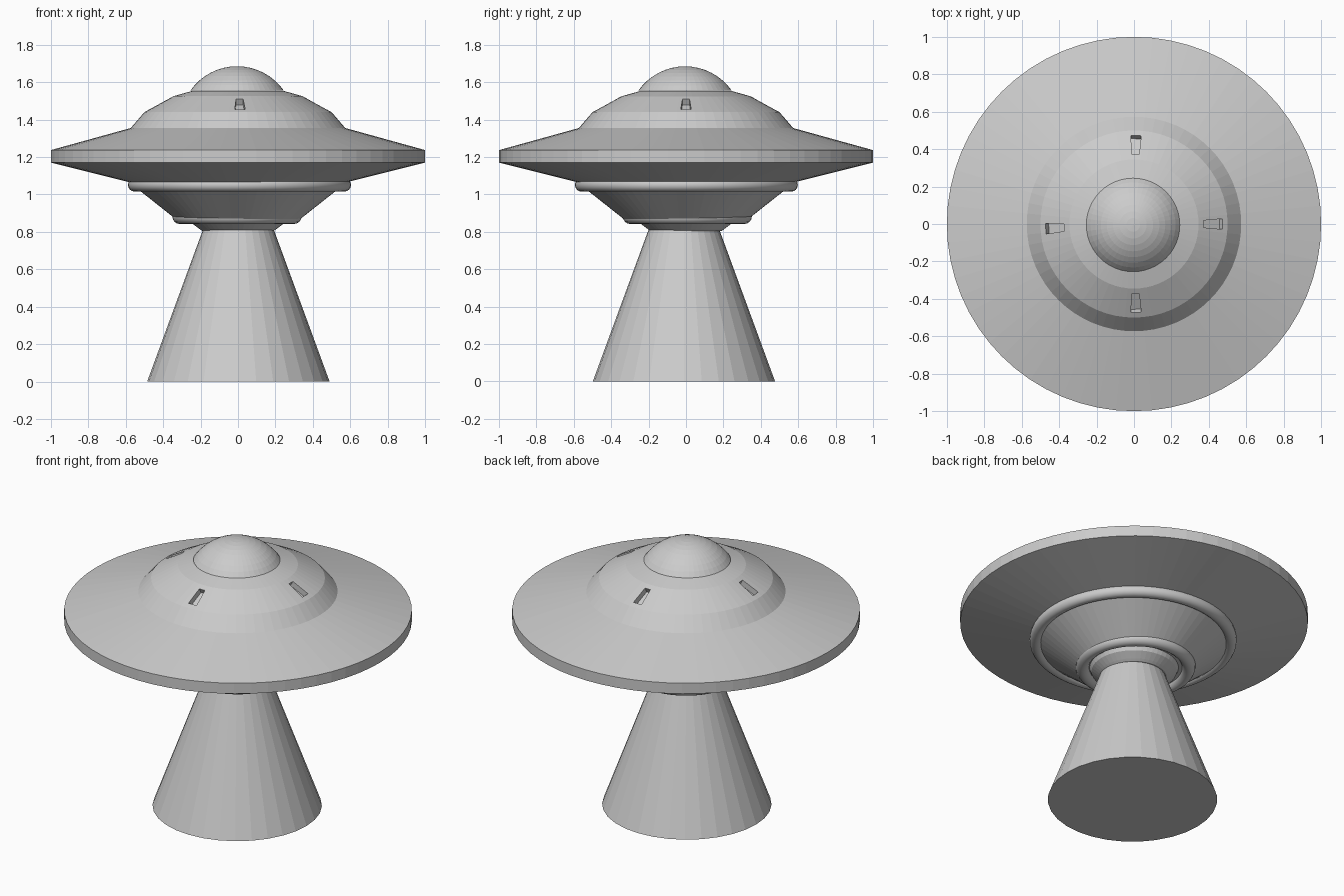
import bpy, bmesh, math
from mathutils import Vector

if "Cube" in bpy.data.objects:
    bpy.data.objects.remove(bpy.data.objects["Cube"])

grey = bpy.data.materials.new("plain_grey")
grey.use_nodes = True
COLOUR = (0.6, 0.6, 0.6, 1)
grey.diffuse_color = COLOUR
grey.node_tree.nodes["Principled BSDF"].inputs["Base Color"].default_value = COLOUR


def make_object(name, bm, centre=(0, 0)):
    bmesh.ops.recalc_face_normals(bm, faces=bm.faces)
    mesh = bpy.data.meshes.new(name)
    bm.to_mesh(mesh)
    bm.free()
    mesh.materials.append(grey)
    obj = bpy.data.objects.new(name, mesh)
    obj.location = (*centre, 0)
    bpy.context.collection.objects.link(obj)
    return obj


def lathe(name, profile, sides, centre=(0, 0)):
    """Closed solid of revolution from (radius, height) points, low to high."""
    bm = bmesh.new()
    rings = []
    for r, z in profile:
        rings.append([bm.verts.new((r * math.cos(a), r * math.sin(a), z))
                      for a in (math.tau * i / sides for i in range(sides))])
    for low, high in zip(rings, rings[1:]):
        for i in range(sides):
            j = (i + 1) % sides
            bm.faces.new((low[i], low[j], high[j], high[i]))
    bm.faces.new(rings[0])
    bm.faces.new(rings[-1])
    bmesh.ops.remove_doubles(bm, verts=bm.verts, dist=1e-5)
    return make_object(name, bm, centre)


def ring(name, major, minor, z, centre):
    bpy.ops.mesh.primitive_torus_add(major_segments=64, minor_segments=16, major_radius=major,
                                     minor_radius=minor, location=(*centre, z))
    obj = bpy.context.object
    obj.name = name
    obj.data.materials.append(grey)
    bpy.ops.object.shade_smooth()


# Saucer hull: lower disc, thin rim, upper disc and stepped dome
hull = lathe("saucer_hull", [(0.56, 1.06), (1, 1.17), (1, 1.237), (0.573, 1.355),
                             (0.5, 1.44), (0.345, 1.525), (0.245, 1.553)], 64)

# Tapered window recesses cut into the dome's sloping band
slope = Vector((0.155, 0, -0.085)).normalized()
normal = Vector((0.085, 0, 0.155)).normalized()
middle = Vector((0.4225, 0, 1.4825))
bm = bmesh.new()
for degrees in (-88.7, 0, 88.7, 183):
    angle = math.radians(degrees)
    corners = []
    for depth in (-0.035, 0.03):
        for along, half in ((-0.057, 0.019), (0.057, 0.028)):
            for side in (-1, 1):
                p = middle + slope * along + normal * depth + Vector((0, side * half, 0))
                corners.append(bm.verts.new((p.x * math.cos(angle) - p.y * math.sin(angle),
                                             p.x * math.sin(angle) + p.y * math.cos(angle), p.z)))
    bmesh.ops.convex_hull(bm, input=corners)
cutter = make_object("window_cutter", bm)
cutter.hide_render = True
cut = hull.modifiers.new("windows", "BOOLEAN")
cut.operation, cut.object, cut.solver = "DIFFERENCE", cutter, "EXACT"
bpy.context.view_layer.objects.active = hull
bpy.ops.object.modifier_apply(modifier="windows")
bpy.data.objects.remove(cutter)

# Domed cap on top: part of a sphere
RADIUS, CENTRE = 0.305, 1.38
cap = []
for i in range(9):
    a = math.radians(55) * (1 - i / 8)
    cap.append((RADIUS * math.sin(a), CENTRE + RADIUS * math.cos(a)))
lathe("top_dome", cap, 48, (-0.005, -0.005))

# Underside: tapered belly, neck and two rounded trim rings
lathe("belly", [(0.335, 0.87), (0.575, 1.06)], 64)
lathe("neck", [(0.19, 0.805), (0.205, 0.815), (0.245, 0.845), (0.26, 0.88)], 48)
ring("large_trim_ring", 0.56, 0.036, 1.051, (0.008, 0.002))
ring("small_trim_ring", 0.305, 0.04, 0.882, (-0.006, 0.007))

# Light beam reaching the ground
lathe("beam", [(0.4875, 0), (0.19, 0.81)], 32, (0.002, -0.011))
